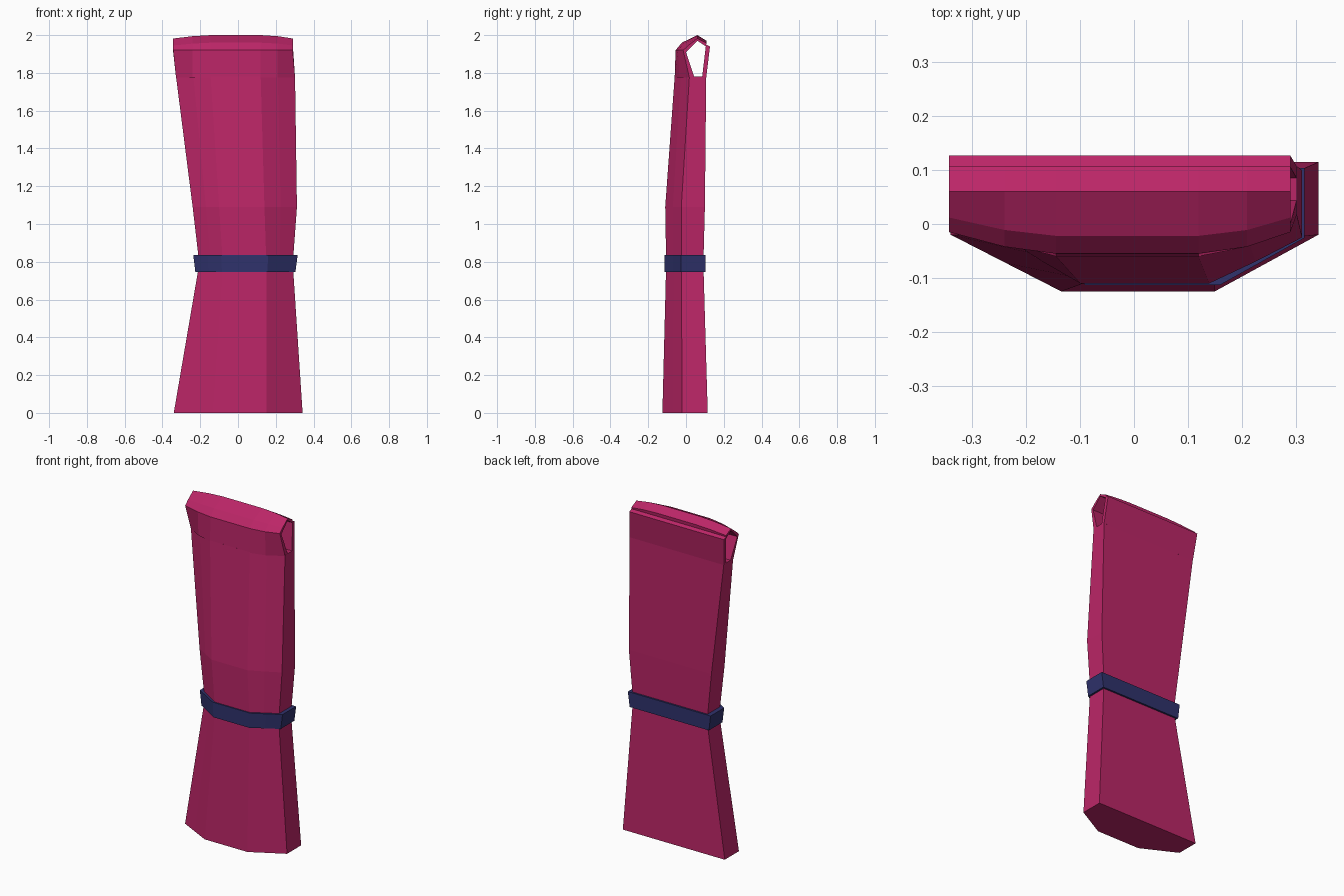
import bpy, bmesh

if "Cube" in bpy.data.objects:
    bpy.data.objects.remove(bpy.data.objects["Cube"])


def material(name, col):
    m = bpy.data.materials.new(name)
    m.diffuse_color = (*col, 1)
    m.use_nodes = True
    m.node_tree.nodes["Principled BSDF"].inputs["Base Color"].default_value = m.diffuse_color
    return m


CLOTH = material("crimson cloth", (0.50, 0.019, 0.136))
NAVY = material("navy band", (0.029, 0.032, 0.150))


def loft(name, rings, mat):
    """Skin a list of equal-length closed rings and cap both ends."""
    bm = bmesh.new()
    vs = [[bm.verts.new(p) for p in r] for r in rings]
    n = len(rings[0])
    for a, b in zip(vs, vs[1:]):
        for i in range(n):
            j = (i + 1) % n
            bm.faces.new((a[i], a[j], b[j], b[i]))
    bm.faces.new(vs[0][::-1])
    bm.faces.new(vs[-1])
    bmesh.ops.recalc_face_normals(bm, faces=bm.faces)
    me = bpy.data.meshes.new(name)
    bm.to_mesh(me)
    bm.free()
    me.materials.append(mat)
    ob = bpy.data.objects.new(name, me)
    bpy.context.collection.objects.link(ob)
    return ob


def section(z, xl, xr, fl, fr, yf, ys, yb, bulge=0.0):
    """Cloth cross-section: flat back, short sides, chamfered front."""
    ym = (yf + ys) / 2 - bulge
    return [(xl, yb, z), (xl, ys, z), ((xl + fl) / 2, ym, z), (fl, yf, z),
            (fr, yf, z), ((xr + fr) / 2, ym, z), (xr, ys, z), (xr, yb, z)]


# Hanging cloth, pinched at the band
loft("cloth_body", [
    section(0.00, -0.34, 0.342, -0.135, 0.15, -0.125, -0.02, 0.115),
    section(0.79, -0.205, 0.29, -0.08, 0.15, -0.105, -0.025, 0.092),
    section(1.09, -0.24, 0.312, -0.10, 0.14, -0.11, -0.025, 0.10, 0.002),
    section(1.78, -0.328, 0.302, -0.145, 0.12, -0.06, 0.018, 0.107, 0.006),
], CLOTH)

# Waist band
loft("waist_band", [
    section(0.747, -0.226, 0.304, -0.085, 0.155, -0.113, -0.026, 0.104),
    section(0.837, -0.237, 0.316, -0.09, 0.16, -0.113, -0.026, 0.104),
], NAVY)


# Open loop at the top: side profile swept across the width.
# Bow is 0 at the ends and 1 along the flat middle of the front.
def fold_ring(x, bow, side):
    d = 0.01 if side > 0 else 0.015
    base, top = x + side * (-0.0 if side < 0 else 0.012), x - (d if side < 0 else 0)
    return [(base, 0.018 - 0.078 * bow, 1.775),
            (top, -0.015 - 0.04 * bow, 1.92),
            (top, 0.012 - 0.034 * bow, 1.945 + 0.015 * bow),
            (top, 0.06, 1.982 + 0.018 * bow),
            (top, 0.108, 1.958 + 0.012 * bow),
            (top, 0.105, 1.94),
            (top, 0.06, 1.97),
            (top, 0.0, 1.91),
            (base, 0.045, 1.775)]


loft("hanging_loop", [fold_ring(*a) for a in (
    (-0.328, 0, -1), (-0.24, 0.68, 0), (-0.145, 1, 0),
    (0.12, 1, 0), (0.21, 0.68, 0), (0.29, 0, 1))], CLOTH)

# Back flap that closes the loop behind
loft("back_flap", [
    [(a, 0.085, 1.775), (a, 0.107, 1.775), (b, 0.127, 1.94), (b, 0.106, 1.95)]
    for a, b in ((-0.328, -0.343), (0.302, 0.29))], CLOTH)
